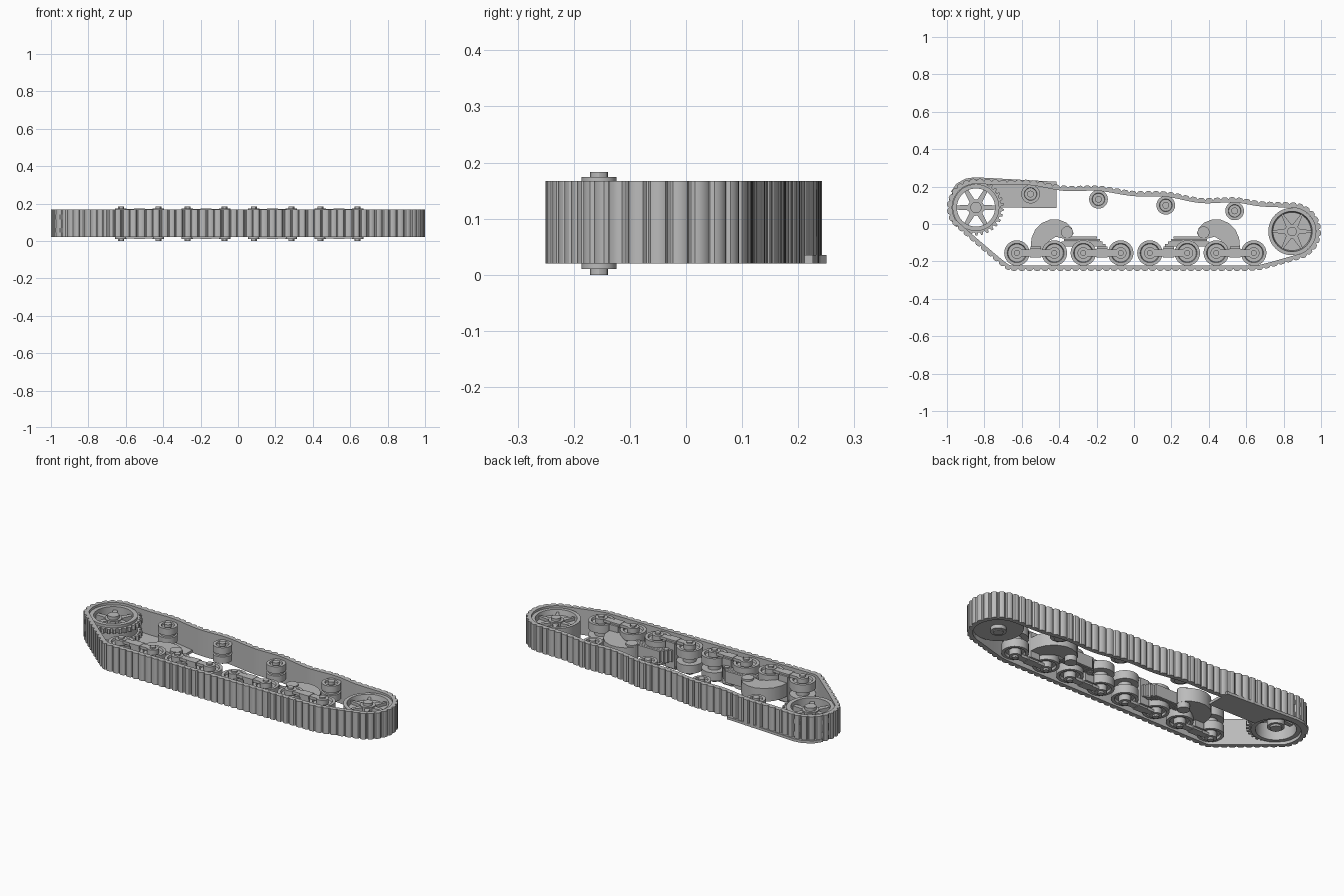
import bpy, bmesh, math
from math import sin, cos, pi, radians
from mathutils import Vector

if "Cube" in bpy.data.objects:
    bpy.data.objects.remove(bpy.data.objects["Cube"])

steel = bpy.data.materials.new("steel_grey")
steel.use_nodes = True
GREY = (0.5, 0.5, 0.5, 1)
steel.diffuse_color = GREY
steel.node_tree.nodes["Principled BSDF"].inputs["Base Color"].default_value = GREY


def finish(name, bm):
    bmesh.ops.remove_doubles(bm, verts=bm.verts, dist=1e-5)
    bmesh.ops.recalc_face_normals(bm, faces=bm.faces)
    mesh = bpy.data.meshes.new(name)
    bm.to_mesh(mesh)
    bm.free()
    mesh.materials.append(steel)
    mesh.shade_smooth()
    mesh.set_sharp_from_angle(angle=radians(30))
    obj = bpy.data.objects.new(name, mesh)
    bpy.context.collection.objects.link(obj)
    return obj


def prism(name, pts, z0, z1):
    """Flat outline extruded along z."""
    bm = bmesh.new()
    face = bm.faces.new([bm.verts.new((x, y, z0)) for x, y in pts])
    top = bmesh.ops.extrude_face_region(bm, geom=[face])["geom"]
    bmesh.ops.translate(bm, vec=(0, 0, z1 - z0),
                        verts=[v for v in top if isinstance(v, bmesh.types.BMVert)])
    return finish(name, bm)


def lathe(name, x, y, profile, closed=False, seg=32):
    """(radius, z) profile turned about a vertical axis."""
    bm = bmesh.new()
    rings = [[bm.verts.new((x + r * cos(2 * pi * i / seg), y + r * sin(2 * pi * i / seg), z))
              for r, z in profile] for i in range(seg)]
    n = len(profile)
    for i in range(seg):
        a, b = rings[i], rings[(i + 1) % seg]
        for j in range(n if closed else n - 1):
            k = (j + 1) % n
            if profile[j][0] + profile[k][0] > 0:
                bm.faces.new((a[j], b[j], b[k], a[k]))
    return finish(name, bm)


def disc(name, x, y, r, z0, z1, seg=32):
    return lathe(name, x, y, [(0, z0), (r, z0), (r, z1), (0, z1)], seg=seg)


def ring(name, x, y, r0, r1, z0, z1):
    return lathe(name, x, y, [(r0, z0), (r1, z0), (r1, z1), (r0, z1)], True, 48)


def box(name, x0, x1, y0, y1, z0, z1):
    return prism(name, [(x0, y0), (x1, y0), (x1, y1), (x0, y1)], z0, z1)


def arc(x, y, r, a0, a1, n):
    return [(x + r * cos(radians(a0 + (a1 - a0) * i / n)),
             y + r * sin(radians(a0 + (a1 - a0) * i / n))) for i in range(n + 1)]


def spokes(name, x, y, r0, r1, w0, w1, z0, z1, count=6):
    for i in range(count):
        a = 2 * pi * i / count
        c, s = cos(a), sin(a)
        pts = [(r0, -w0), (r1, -w1), (r1, w1), (r0, w0)]
        prism(f"{name}_{i + 1}", [(x + u * c - v * s, y + u * s + v * c) for u, v in pts], z0, z1)


Z0, Z1 = 0.02, 0.167
SX, SY = -0.845, 0.088
IX, IY = 0.845, -0.04

# Track: a smooth loop cut into ribbed links
guide = arc(SX, SY, 0.155, 90, 212, 14)
guide += [(-0.72, -0.215), (-0.67, -0.247), (-0.62, -0.25), (0, -0.25), (0.62, -0.25), (0.68, -0.245)]
guide += arc(IX, IY, 0.155, -80, 85, 16)
guide += [(0.68, 0.122), (0.54, 0.143), (0.36, 0.14), (0.17, 0.174), (0, 0.177),
          (-0.19, 0.205), (-0.37, 0.205), (-0.55, 0.235), (-0.7, 0.236)]
guide = [Vector(p) for p in guide]
dense = []
for i in range(len(guide)):
    p0, p1, p2, p3 = (guide[(i + k) % len(guide)] for k in (-1, 0, 1, 2))
    m1 = (p2 - p0).normalized() * (p2 - p1).length
    m2 = (p3 - p1).normalized() * (p2 - p1).length
    for k in range(24):
        t = k / 24
        dense.append(p1 * (2 * t**3 - 3 * t**2 + 1) + m1 * (t**3 - 2 * t**2 + t)
                     + p2 * (3 * t**2 - 2 * t**3) + m2 * (t**3 - t**2))
dense.append(dense[0])
lengths = [0.0]
for a, b in zip(dense, dense[1:]):
    lengths.append(lengths[-1] + (b - a).length)


def along(d):
    d %= lengths[-1]
    lo = next(i for i in range(len(lengths) - 1) if lengths[i + 1] >= d)
    t = (d - lengths[lo]) / (lengths[lo + 1] - lengths[lo])
    return dense[lo].lerp(dense[lo + 1], t)


LINKS = 108
pitch = lengths[-1] / LINKS
bm = bmesh.new()
sections = []
for i in range(LINKS):
    for f, depth in ((0, 0.010), (0.12, 0.003), (0.3, 0), (0.6, 0), (0.78, 0.003), (0.9, 0.010)):
        d = (i + f) * pitch
        p = along(d)
        t = (along(d + 0.01) - along(d - 0.01)).normalized()
        n = Vector((t.y, -t.x))
        o, q = p - n * depth, p - n * 0.028
        sections.append([bm.verts.new((v.x, v.y, z)) for v, z in ((o, Z0), (o, Z1), (q, Z1), (q, Z0))])
for a, b in zip(sections, sections[1:] + sections[:1]):
    for j in range(4):
        k = (j + 1) % 4
        bm.faces.new((a[j], b[j], b[k], a[k]))
finish("track", bm)

# Drive sprocket: rim, two toothed rings, spokes, hub
ring("sprocket_rim", SX, SY, 0.102, 0.125, 0.035, 0.155)
TEETH = 30
for name, z in (("lower", 0.045), ("upper", 0.115)):
    pts = []
    for i in range(TEETH):
        for f, r in ((0, 0.134), (0.25, 0.134), (0.4, 0.149), (0.75, 0.149), (0.9, 0.134)):
            a = 2 * pi * (i + f) / TEETH
            pts.append((SX + r * cos(a), SY + r * sin(a)))
    bm = bmesh.new()
    loops = []
    for x, y in pts:
        h = Vector((x - SX, y - SY)).normalized() * 0.11
        loops.append([bm.verts.new(c) for c in ((x, y, z), (x, y, z + 0.025),
                     (SX + h.x, SY + h.y, z + 0.025), (SX + h.x, SY + h.y, z))])
    for a, b in zip(loops, loops[1:] + loops[:1]):
        for j in range(4):
            k = (j + 1) % 4
            bm.faces.new((a[j], b[j], b[k], a[k]))
    finish(f"sprocket_teeth_{name}", bm)
spokes("sprocket_spoke", SX, SY, 0.02, 0.108, 0.016, 0.011, 0.095, 0.135)
disc("sprocket_hub", SX, SY, 0.044, 0.05, 0.14)
disc("sprocket_axle", SX, SY, 0.03, 0.04, 0.158)

# Idler: dished wheel with ribs and hub
lathe("idler_wheel", IX, IY, [(0, 0.045), (0.127, 0.045), (0.127, 0.155), (0.108, 0.155),
                              (0.102, 0.125), (0, 0.125)], seg=48)
spokes("idler_rib", IX, IY, 0.03, 0.106, 0.016, 0.005, 0.12, 0.142)
disc("idler_hub", IX, IY, 0.04, 0.025, 0.148)
disc("idler_axle", IX, IY, 0.025, 0.02, 0.163)

# Return rollers
for i, (x, y) in enumerate(((-0.553, 0.16), (-0.19, 0.132), (0.17, 0.1), (0.538, 0.07))):
    lathe(f"return_roller_{i + 1}", x, y,
          [(0, 0.05), (0.03, 0.05), (0.03, 0.06), (0.05, 0.06), (0.05, 0.098), (0.042, 0.1),
           (0.042, 0.11), (0.05, 0.112), (0.05, 0.15), (0.034, 0.15), (0.032, 0.14), (0, 0.14)])
    disc(f"roller_hub_{i + 1}", x, y, 0.018, 0.13, 0.158)

# Road wheels in pairs, joined by bogie links on both faces
WY, MX = -0.155, 0.007
for i, cx in enumerate((-0.533, -0.178, 0.178, 0.533)):
    cx += MX
    for side, x in (("right", cx - 0.1), ("left", cx + 0.1)):
        lathe(f"road_wheel_{side}_{i + 1}", x, WY,
              [(0, 0.042), (0.048, 0.042), (0.052, 0.03), (0.068, 0.03), (0.068, 0.077),
               (0.035, 0.077), (0.035, 0.111), (0.068, 0.111), (0.068, 0.157),
               (0.052, 0.157), (0.048, 0.145), (0, 0.145)])
        disc(f"wheel_boss_{side}_{i + 1}", x, WY, 0.031, 0.01, 0.174)
        disc(f"wheel_nut_{side}_{i + 1}", x, WY, 0.016, 0, 0.183, 12)
    for face, z in (("lower", 0.012), ("upper", 0.157)):
        box(f"bogie_link_{face}_{i + 1}", cx - 0.1, cx + 0.1, WY - 0.018, WY + 0.018, z, z + 0.015)
        box(f"bogie_pad_{face}_{i + 1}", cx - 0.03, cx + 0.03, WY - 0.024, WY + 0.024, z - 0.002, z + 0.017)
    box(f"bogie_core_{i + 1}", cx - 0.028, cx + 0.028, WY - 0.02, WY + 0.035, 0.02, 0.165)

# Suspension: curved arm, pivot and leaf springs, mirrored in x
arm = [(-0.56, -0.13), (-0.555, -0.075), (-0.535, -0.03), (-0.5, 0.005), (-0.455, 0.024), (-0.41, 0.024),
       (-0.37, 0.008), (-0.34, -0.02), (-0.33, -0.05), (-0.345, -0.075), (-0.385, -0.078),
       (-0.425, -0.068), (-0.46, -0.09), (-0.475, -0.13)]
for side, s in (("right", 1), ("left", -1)):
    prism(f"suspension_arm_{side}", [(MX + s * x, y) for x, y in arm], 0.055, 0.13)
    disc(f"suspension_pivot_{side}", MX - s * 0.365, -0.045, 0.032, 0.025, 0.14)
    for k in range(4):
        xs = sorted((MX - s * (0.37 + 0.012 * k), MX - s * (0.205 - 0.015 * k)))
        box(f"leaf_spring_{side}_{k + 1}", *xs, -0.078 - 0.014 * k, -0.066 - 0.014 * k, 0.06, 0.125)
    disc(f"spring_eye_{side}", MX - s * 0.19, -0.105, 0.014, 0.055, 0.13, 16)

# Guard plate under the sprocket end, hollowed around the wheel
plate = [(-0.415, 0.085), (-0.415, 0.226), (-0.85, 0.25), (-0.9, 0.243), (-0.95, 0.215), (-0.98, 0.17)]
plate += arc(SX, SY, 0.135, 140, 0, 14)
prism("guard_plate", plate, 0.02, 0.035)
